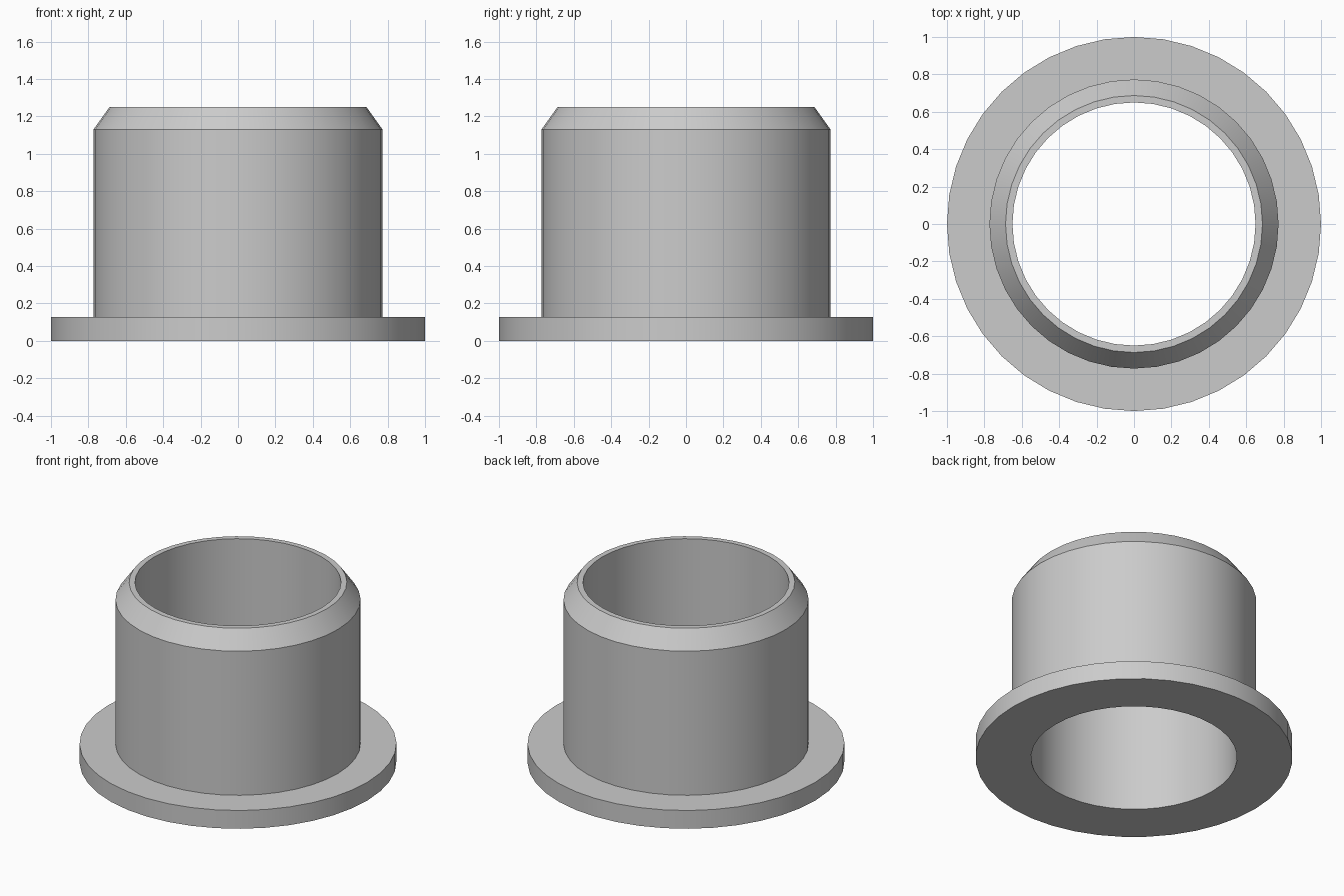
import bpy
import bmesh
from math import cos, sin, tau, radians

if "Cube" in bpy.data.objects:
    bpy.data.objects.remove(bpy.data.objects["Cube"], do_unlink=True)

SEGMENTS = 40

# Single plain grey
grey = bpy.data.materials.new("light_grey")
grey.use_nodes = True
color = (0.6, 0.6, 0.6, 1)
grey.diffuse_color = color
grey.node_tree.nodes["Principled BSDF"].inputs["Base Color"].default_value = color


def lathe(name, profile):
    """Revolve a closed (radius, height) outline around the z axis."""
    bm = bmesh.new()
    rings = []
    for i in range(SEGMENTS):
        a = tau * i / SEGMENTS
        rings.append([bm.verts.new((r * cos(a), r * sin(a), z)) for r, z in profile])
    n = len(profile)
    for i in range(SEGMENTS):
        here, there = rings[i], rings[(i + 1) % SEGMENTS]
        for j in range(n):
            k = (j + 1) % n
            bm.faces.new((here[j], there[j], there[k], here[k]))
    bmesh.ops.recalc_face_normals(bm, faces=bm.faces)
    mesh = bpy.data.meshes.new(name)
    bm.to_mesh(mesh)
    bm.free()
    mesh.materials.append(grey)
    obj = bpy.data.objects.new(name, mesh)
    bpy.context.collection.objects.link(obj)
    bpy.ops.object.select_all(action="DESELECT")
    obj.select_set(True)
    bpy.context.view_layer.objects.active = obj
    bpy.ops.object.shade_smooth_by_angle(angle=radians(25))
    return obj


# Hollow sleeve with base flange and chamfered rim, as one closed outline
bore, rim, sleeve, flange = 0.65, 0.687, 0.773, 1.0
flange_top, chamfer_start, top = 0.127, 1.13, 1.25
lathe("flanged_bushing", [
    (bore, 0), (flange, 0), (flange, flange_top), (sleeve, flange_top),
    (sleeve, chamfer_start), (rim, top), (bore, top),
])
